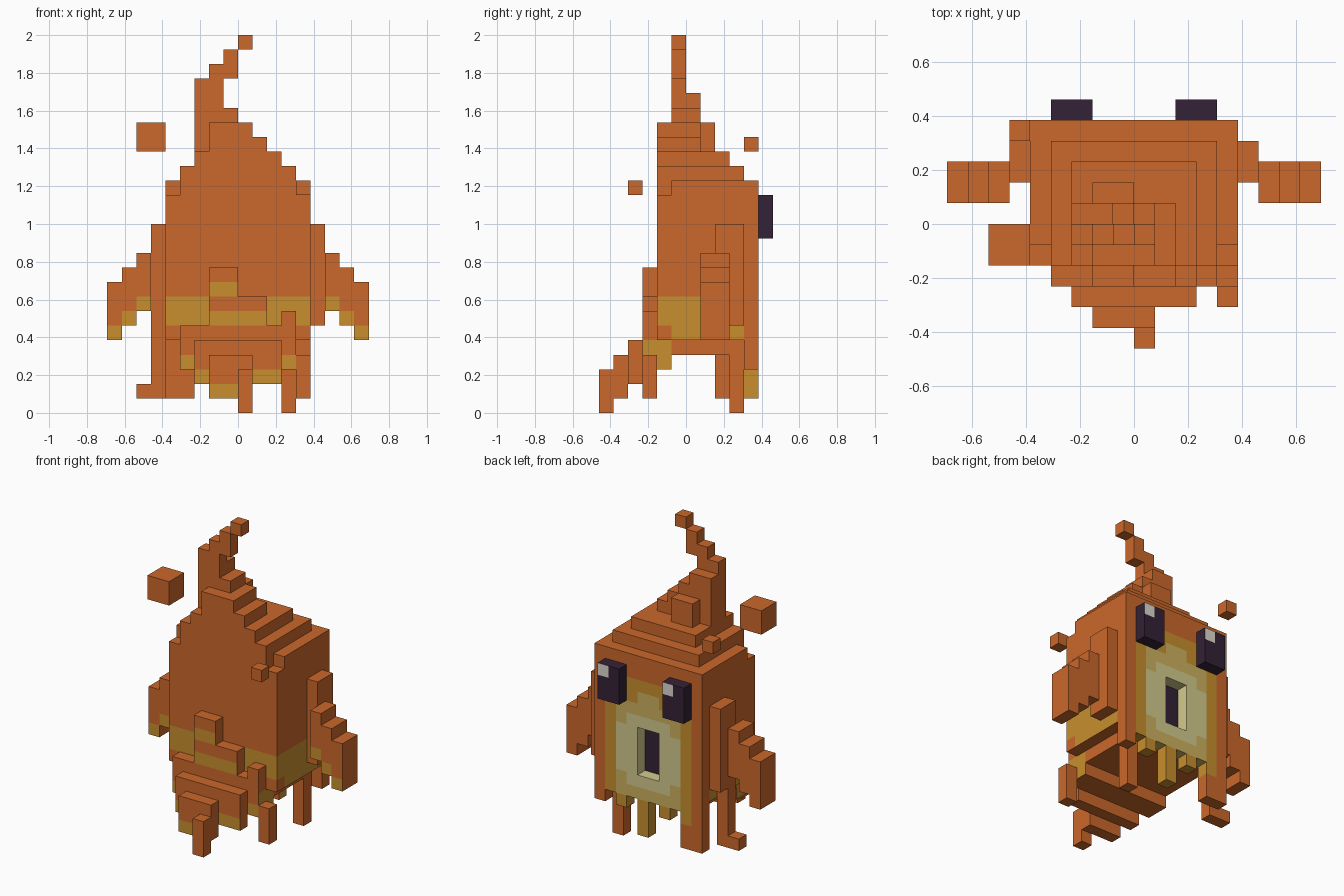
import bpy
import bmesh
from itertools import product
from mathutils import Vector

UNIT = 1 / 13  # edge of one cube

old = bpy.data.objects.get("Cube")
if old:
    bpy.data.objects.remove(old, do_unlink=True)


def linear(channel):
    c = channel / 255
    return c / 12.92 if c < 0.04 else ((c + 0.055) / 1.055) ** 2.4


def material(name, *rgb):
    mat = bpy.data.materials.new(name)
    mat.use_nodes = True
    colour = [linear(c) for c in rgb] + [1]
    mat.diffuse_color = colour
    mat.node_tree.nodes["Principled BSDF"].inputs["Base Color"].default_value = colour
    return mat


MATERIALS = {
    "orange": material("orange", 203, 104, 43),
    "yellow": material("golden_yellow", 200, 143, 45),
    "straw": material("straw", 205, 178, 95),
    "cream": material("cream", 212, 203, 142),
    "dark": material("dark_purple", 52, 34, 54),
    "white": material("eye_highlight", 222, 216, 208),
}
NAMES = list(MATERIALS)
DIRECTIONS = [Vector(d) for d in
              ((1, 0, 0), (-1, 0, 0), (0, 1, 0), (0, -1, 0), (0, 0, 1), (0, 0, -1))]


def cells(box):
    """All unit cubes inside a box given as x, y and z ranges."""
    (xa, xb), (ya, yb), (za, zb) = box
    return set(product(range(xa, xb), range(ya, yb), range(za, zb)))


def mirrored(box):
    (xa, xb), y, z = box
    return [box, ((-xb, -xa), y, z)]


def part(name, boxes, paint=lambda x, y, z, n: "orange", holes=()):
    """Join boxes of unit cubes into one shell and colour each face by a rule."""
    solid = set().union(*map(cells, boxes))
    for hole in holes:
        solid -= cells(hole)
    bm = bmesh.new()
    corners = {}

    def vert(point):
        key = tuple(round(c) for c in point)
        if key not in corners:
            corners[key] = bm.verts.new(Vector(key) * UNIT)
        return corners[key]

    for cell in sorted(solid):
        for n in DIRECTIONS:
            if tuple(int(a + b) for a, b in zip(cell, n)) in solid:
                continue
            u = Vector((n.y, n.z, n.x))
            v = n.cross(u)
            mid = Vector(cell) + Vector((0.5, 0.5, 0.5)) + n / 2
            loop = [mid + (u * a + v * b) / 2
                    for a, b in ((-1, -1), (1, -1), (1, 1), (-1, 1))]
            face = bm.faces.new([vert(p) for p in loop])
            face.material_index = NAMES.index(paint(*cell, n))
    mesh = bpy.data.meshes.new(name)
    bm.to_mesh(mesh)
    bm.free()
    for mat in MATERIALS.values():
        mesh.materials.append(mat)
    obj = bpy.data.objects.new(name, mesh)
    bpy.context.collection.objects.link(obj)
    return obj


# Body with a golden hem and the dark back of the mouth
def paint_body(x, y, z, n):
    if n.y > 0 and x in (-1, 0) and 6 <= z < 10:
        return "dark"
    hem = (n.y < 0 and 6 <= z < 8) or (n.x and 5 <= z < 8 and (y > -2 or z > 5))
    return "yellow" if hem else "orange"


part("body", [((-5, 5), (-1, 4), (5, 16)),
              ((-5, 5), (-2, -1), (5, 15)),
              ((-4, 4), (-1, 4), (4, 5))], paint_body)


# Face panel with ragged lower edge, open mouth and painted rings
def paint_face(x, y, z, n):
    side = abs(x + 0.5)
    if n.y < 0 or side > 4:
        return "orange"
    if side < 2 and 5 <= z < 11 or side < 3 and 6 <= z < 10:
        return "cream"
    if side < 3 and 4 <= z < 12 or side < 1 and z == 12:
        return "straw"
    if side < 4 and 3 <= z < 12 or side < 2 and z < 14:
        return "yellow"
    return "orange"


hem_heights = [1, 1, 4, 3, 4, 1, 4, 3, 4, 3]
part("face_panel",
     [((i - 5, i - 4), (4, 5), (low, 16)) for i, low in enumerate(hem_heights)],
     paint_face, holes=[((-1, 1), (4, 5), (6, 10))])

# Eyes with a highlight in the upper corner
for label, left in (("right_eye", -4), ("left_eye", 2)):
    part(label, [((left, left + 2), (5, 6), (12, 15))],
         lambda x, y, z, n, edge=left + 1:
         "white" if n.y > 0 and x == edge and z == 14 else "dark")

# Front crest and stepped crown
crest = [((-w, w), (-2, -1), (z, z + 1)) for w, z in ((4, 15), (4, 16), (3, 17))]
part("front_crest", crest + [((-2, 2), (-2, -1), (18, 19)),
                             ((-2, 1), (-2, -1), (19, 20))])
part("stepped_crown", [((-4, 4), (-1, 4), (16, 17)),
                       ((-3, 3), (-1, 3), (17, 18)),
                       ((-2, 2), (-1, 1), (18, 19)),
                       ((-2, 0), (-1, 2), (18, 20)),
                       ((-2, 1), (-1, 1), (18, 20))])

# Curling flame tip
part("flame_tip", [((-3, -1), (-1, 1), (18, 22)),
                   ((-1, 0), (-1, 1), (20, 21)),
                   ((-3, -1), (-1, 0), (22, 23)),
                   ((-2, 0), (-1, 0), (23, 24)),
                   ((-1, 0), (-1, 0), (24, 25)),
                   ((-1, 0), (-1, 0), (24, 25)),
                   ((-1, 0), (-1, 0 + 0), (24, 25))] +
     [((i - 1, i), (-1, 0), (24 + i, 25 + i)) for i in (0, 1)])

# Stepped arms and shoulders
part("shoulders", mirrored(((5, 6), (2, 4), (6, 13))))
arm_boxes = []
for i in range(3):
    arm_boxes += mirrored(((6 + i, 7 + i), (1, 3), (7 - i, 11 - i)))


def paint_arm(x, y, z, n):
    step = abs(x + 0.5) - 6.5
    return "yellow" if n.y < 0 and z == 7 - step else "orange"


part("arms", arm_boxes, paint_arm)

# Ruffle on the front
part("front_ruffle", [((-2, 0), (-3, -2), (6, 10)), ((0, 2), (-3, -2), (6, 8))],
     lambda x, y, z, n: "yellow" if n.y < 0 and z in (6, 8) else "orange")


# Stepped tail
def paint_tail(x, y, z, n):
    if n.x and y > -4:
        return "yellow" if y > -4 + 0.5 and z < 5 else "orange"
    return "yellow" if n.y < 0 and y > -6 and z == y + 6 else "orange"


part("tail", [((-4, 4), (-3, -1), (3, 6)),
              ((-3, 3), (-4, -3), (2, 5)),
              ((-2, 1), (-5, -4), (1, 4)),
              ((0, 1), (-6, -5), (0, 3))], paint_tail)

# Drips and dangling legs
part("front_drip", [((3, 4), (-3, -2), (6, 7)), ((4, 5), (-3, -2), (1, 4))])
part("left_leg", [((3, 4), (3, 4), (0, 4))])
part("right_leg", [((-6, -5), (2, 3), (1, 6)), ((-7, -6), (2, 3), (1, 2))])

# Floating embers
part("large_ember", [((-7, -5), (-2, 0), (18, 20))])
part("back_ember", [((-6, -5), (4, 5), (18, 19))])
part("front_ember", [((4, 5), (-4, -3), (15, 16))])
